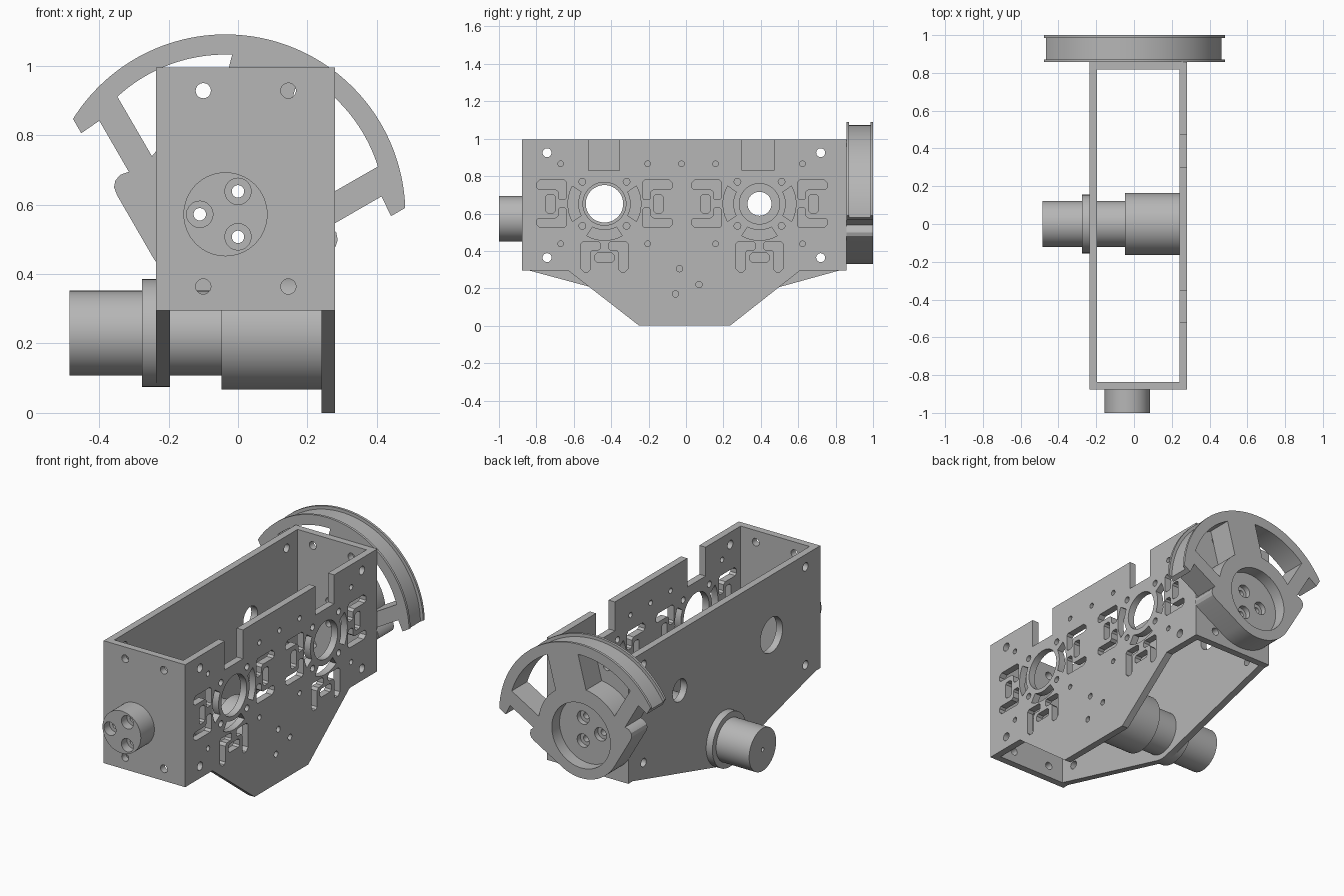
import bpy, bmesh
from math import sin, cos, radians, sqrt
from mathutils import Matrix

old = bpy.data.objects.get("Cube")
if old:
    bpy.data.objects.remove(old, do_unlink=True)

grey = bpy.data.materials.new("plain_grey")
grey.use_nodes = True
GREY = (0.47, 0.47, 0.47, 1)
grey.diffuse_color = GREY
grey.node_tree.nodes["Principled BSDF"].inputs["Base Color"].default_value = GREY

# Profile planes: side profiles are (y, z) swept along x, end profiles (x, z) swept along y
SIDE = Matrix(((0, 0, 1, 0), (1, 0, 0, 0), (0, 1, 0, 0), (0, 0, 0, 1)))
END = Matrix.Rotation(radians(90), 4, 'X')


def arc(r, a0, a1, n=16, c=(0, 0)):
    steps = [radians(a0 + (a1 - a0) * i / n) for i in range(n + 1)]
    return [(c[0] + r * cos(a), c[1] + r * sin(a)) for a in steps]


def circle(c, r, n=32):
    return arc(r, 0, 360, n, c)[:-1]


def rect(x0, x1, y0, y1):
    return [(x0, y0), (x1, y0), (x1, y1), (x0, y1)]


def solid(name, loops, plane, lo, hi):
    """Sweep a profile (first loop outside, others holes) from lo to hi."""
    cu = bpy.data.curves.new(name, 'CURVE')
    cu.dimensions, cu.fill_mode = '2D', 'BOTH'
    cu.extrude = (hi - lo) / 2
    for loop in loops:
        sp = cu.splines.new('POLY')
        sp.points.add(len(loop) - 1)
        for p, co in zip(sp.points, loop):
            p.co = (co[0], co[1], 0, 1)
        sp.use_cyclic_u = True
    tmp = bpy.data.objects.new(name + "_profile", cu)
    bpy.context.collection.objects.link(tmp)
    dg = bpy.context.evaluated_depsgraph_get()
    me = bpy.data.meshes.new_from_object(tmp.evaluated_get(dg))
    bpy.data.objects.remove(tmp, do_unlink=True)
    mid = (lo + hi) / 2
    shift = Matrix.Translation((mid, 0, 0) if plane is SIDE else (0, mid, 0))
    bm = bmesh.new()
    bm.from_mesh(me)
    bmesh.ops.remove_doubles(bm, verts=bm.verts, dist=0.0001)
    bmesh.ops.transform(bm, matrix=shift @ plane, verts=bm.verts)
    bmesh.ops.recalc_face_normals(bm, faces=bm.faces)
    bm.to_mesh(me)
    bm.free()
    me.name = name
    me.materials.clear()
    me.materials.append(grey)
    ob = bpy.data.objects.new(name, me)
    bpy.context.collection.objects.link(ob)
    bpy.ops.object.select_all(action='DESELECT')
    ob.select_set(True)
    bpy.context.view_layer.objects.active = ob
    bpy.ops.object.shade_smooth_by_angle(angle=radians(30))
    return ob


# Main dimensions
X0, X1, Y0, Y1 = -0.236, 0.28, -0.877, 0.858
T, FLOOR, TOP = 0.04, 0.295, 0.995
HUB = (-0.036, 0.572)
MOTOR = (0, 0.23)
BORES = [(-0.436, 0.652), (0.393, 0.652)]


def bolts(r):
    return [circle(c, r, 20) for c in ((0, 0.638), (-0.11, 0.572), (0, 0.507))]


# End plates of the box
corners = [circle((x, z), 0.022, 20) for x in (-0.1, 0.145) for z in (0.364, 0.928)]
end_plate = [rect(X0, X1, FLOOR, TOP)] + corners + bolts(0.018)
solid("front_plate", end_plate, END, Y0, Y0 + T)
solid("back_plate", end_plate, END, Y1 - T, Y1)

# Side plate holes common to both sides
YA, YB = Y0 + T, Y1 - T
side_corners = [circle((y, z), 0.024, 20) for y in (-0.743, 0.72) for z in (0.364, 0.925)]

# Left-over plain plate on the motor side, its lower edge wrapping the motor flange
outline = [(YA, TOP), (YA, FLOOR)] + arc(0.155, 255, 285, 8, MOTOR) + [(YB, FLOOR), (YB, TOP)]
holes = [circle(BORES[0], 0.1, 48), circle(BORES[1], 0.064, 40)]
solid("motor_side_plate", [outline] + side_corners + holes, SIDE, X0, X0 + T)


# Patterned plate with notches, bores and slots
def slot_group(c):
    loops = [circle((c[0] + 0.118 * i, c[1] + 0.118 * j), 0.018, 16)
             for i in (-1, 1) for j in (-1, 1)]
    hook = [(0.215, 0.128), (0.345, 0.128), (0.364, 0.11), (0.364, 0.088), (0.352, 0.078),
            (0.262, 0.078), (0.247, 0.066), (0.247, 0.032), (0.238, 0.022),
            (0.212, 0.022), (0.203, 0.032), (0.203, 0.116)]
    bar = [(0.264, -0.04), (0.274, -0.05), (0.302, -0.05), (0.312, -0.04),
           (0.312, 0.04), (0.302, 0.05), (0.274, 0.05), (0.264, 0.04)]
    kidney = arc(0.195, -29, 29) + arc(0.14, 27, -27)
    shapes = [hook, [(p, -q) for p, q in hook], bar, kidney]
    for turn in (0, 180, 270):
        ca, sa = round(cos(radians(turn))), round(sin(radians(turn)))
        for s in shapes:
            loops.append([(c[0] + p * ca - q * sa, c[1] + p * sa + q * ca) for p, q in s])
    return loops


NOTCH = 0.83
outline = [(YA, TOP), (YA, FLOOR), (-0.63, FLOOR), (-0.25, 0), (0.235, 0), (0.61, FLOOR),
           (YB, FLOOR), (YB, TOP)]
for a, b in ((0.3, 0.47), (-0.52, -0.355)):
    outline += [(b, TOP), (b, NOTCH), (a, NOTCH), (a, TOP)]
holes = [circle(BORES[0], 0.115, 48), circle(BORES[1], 0.108, 48)]
for c in BORES:
    holes += slot_group(c)
holes += [circle((y, 0.866), 0.015, 16) for y in (-0.67, -0.205, -0.024, 0.158, 0.623)]
holes += [circle((y, 0.438), 0.015, 16) for y in (-0.67, -0.205, 0.158, 0.623)]
holes += [circle(c, 0.017, 16) for c in ((-0.035, 0.305), (0.07, 0.22), (-0.056, 0.17))]
solid("slotted_side_plate", [outline] + side_corners + holes, SIDE, X1 - T, X1)

# Motor
shaft_hole = circle(MOTOR, 0.012, 16)
solid("motor_end_cap", [circle(MOTOR, 0.122, 64), shaft_hole], SIDE, -0.485, -0.455)
solid("motor_body", [circle(MOTOR, 0.122, 64)], SIDE, -0.455, -0.047)
solid("motor_flange", [circle(MOTOR, 0.155, 64)], SIDE, -0.276, X0)
solid("motor_gearbox", [circle(MOTOR, 0.163, 64)], SIDE, -0.047, X1 - T)

# Front boss with counterbored bolts
boss = circle(HUB, 0.121, 64)
solid("front_boss_face", [boss] + bolts(0.038), END, -1, -0.95)
solid("front_boss_base", [boss] + bolts(0.018), END, -0.95, Y0)

# Sector wheel behind the box, symmetric about an axis leaning right
S = sqrt(0.5)
BAR_IN, BAR_OUT, REACH = 0.1, 0.18, 0.243


def place(loop):
    ca, sa = cos(radians(-15)), sin(radians(-15))
    return [(HUB[0] + a * ca - b * sa, HUB[1] + a * sa + b * ca) for a, b in loop]


def mirrored(loop):
    return [(-a, b) for a, b in reversed(loop)]


def wheel_layer(name, lo, hi, radius, hub_holes):
    tip = sqrt(radius ** 2 - REACH ** 2)
    # (distance along the arm, distance outward) for the arm edge
    edge = [(tip, REACH), (0.41, REACH), (0.415, BAR_OUT), (0.245, BAR_OUT),
            (0.25, 0.205), (0.243, 0.226), (0.228, 0.239), (0.205, REACH)]
    arm = [(-S * (u + d), S * (u - d)) for u, d in edge]
    ax, ay = arm[0]
    from math import atan2, degrees
    half = arc(radius, 90, degrees(atan2(ay, ax)), 40)[:-1] + arm + arc(REACH, 225, 270, 16)
    outline = half + mirrored(half)[1:-1]
    window = arc(0.46, 102.6, 147.6, 20) + arc(0.27, 156.7, 111.7, 16)
    loops = [place(l) for l in (outline, window, mirrored(window))]
    solid(name, loops + hub_holes, END, lo, hi)


recess = [circle(HUB, 0.185, 64)]
wheel_layer("wheel_inner_rim", Y1, 0.872, 0.518, bolts(0.018))
wheel_layer("wheel_web", 0.872, 0.9, 0.5, bolts(0.018))
wheel_layer("wheel_hub_floor", 0.9, 0.93, 0.5, bolts(0.038))
wheel_layer("wheel_hub_wall", 0.93, 0.986, 0.5, recess)
wheel_layer("wheel_outer_rim", 0.986, 1, 0.518, recess)
